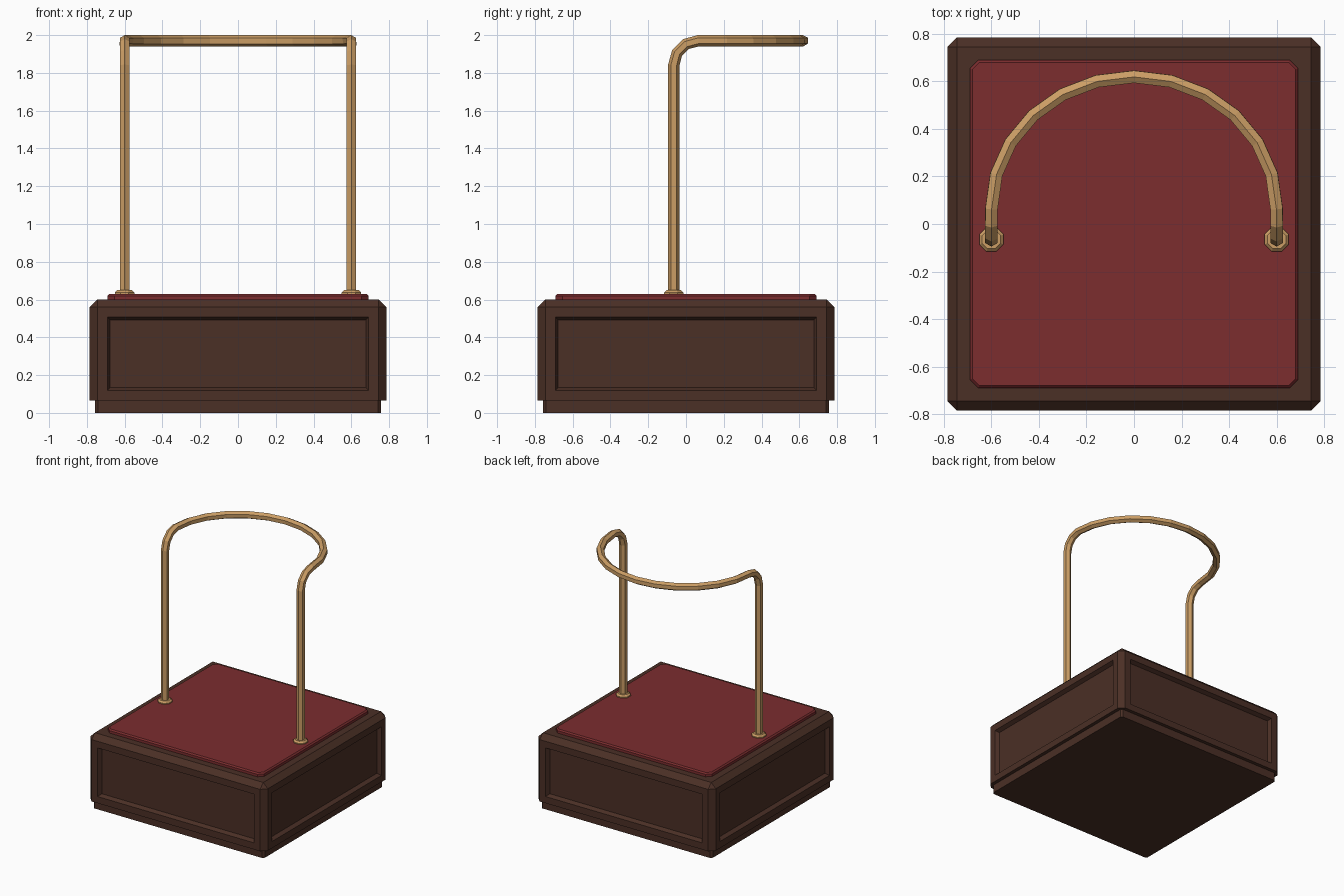
import bpy, bmesh, math
from mathutils import Vector, Matrix

if "Cube" in bpy.data.objects:
    bpy.data.objects.remove(bpy.data.objects["Cube"])


def material(name, rgb):
    m = bpy.data.materials.new(name)
    m.use_nodes = True
    m.diffuse_color = (*rgb, 1)
    m.node_tree.nodes["Principled BSDF"].inputs["Base Color"].default_value = (*rgb, 1)
    return m


wood = material("dark wood", (0.07, 0.029, 0.019))
velvet = material("red velvet", (0.20, 0.026, 0.028))
brass = material("brass", (0.60, 0.34, 0.13))


def finish(bm, name, mat):
    bmesh.ops.recalc_face_normals(bm, faces=bm.faces)
    mesh = bpy.data.meshes.new(name)
    bm.to_mesh(mesh)
    bm.free()
    mesh.materials.append(mat)
    ob = bpy.data.objects.new(name, mesh)
    bpy.context.collection.objects.link(ob)
    return ob


def box(half, z0, z1):
    bm = bmesh.new()
    bmesh.ops.create_cube(bm, size=1, matrix=Matrix.Translation((0, 0, (z0 + z1) / 2))
                          @ Matrix.Diagonal((2 * half, 2 * half, z1 - z0, 1)))
    return bm


def chamfer(bm, width, pick):
    edges = [e for e in bm.edges if pick(e)]
    bmesh.ops.bevel(bm, geom=edges, offset=width, segments=1, affect='EDGES')


def upright(e):
    return abs(e.verts[0].co.z - e.verts[1].co.z) > 0.01


def above(z):
    return lambda e: all(v.co.z > z for v in e.verts)


# Plinth under the box
bm = box(0.757, 0, 0.07)
chamfer(bm, 0.015, upright)
finish(bm, "plinth", wood)

# Main box: chamfered upper edges and a recessed panel on each side
bm = box(0.785, 0.065, 0.6)
chamfer(bm, 0.04, lambda e: upright(e) or above(0.5)(e))
bm.normal_update()
sides = [f for f in bm.faces
         if max(abs(f.normal.x), abs(f.normal.y)) > 0.99 and f.calc_area() > 0.3]
bmesh.ops.inset_individual(bm, faces=sides, thickness=0.075, depth=0)
bmesh.ops.inset_individual(bm, faces=sides, thickness=0.022, depth=-0.03)
finish(bm, "panelled_box", wood)

# Velvet platform top
bm = box(0.69, 0.59, 0.63)
chamfer(bm, 0.035, upright)
chamfer(bm, 0.01, above(0.62))
finish(bm, "velvet_top", velvet)

# Rail path: post, bend, half ellipse, bend, post
X, Y, BEND, TOP = 0.6, -0.065, 0.13, 1.97
half = [Vector((X, Y, 0.62))]
for i in range(4):
    a = math.radians(30 * i)
    half.append(Vector((X, Y + BEND * (1 - math.cos(a)), TOP - BEND * (1 - math.sin(a)))))
for i in range(1, 7):
    a = math.radians(15 * i)
    half.append(Vector((X * math.cos(a), Y + BEND + 0.555 * math.sin(a), TOP)))
path = half + [Vector((-p.x, p.y, p.z)) for p in reversed(half[:-1])]


def sweep(points, radius, sides, normal):
    bm = bmesh.new()
    rings = []
    last = None
    for i, p in enumerate(points):
        into = (p - points[i - 1]).normalized() if i else None
        out = (points[i + 1] - p).normalized() if i + 1 < len(points) else into
        t = ((into or out) + out).normalized()
        if last:
            normal = last.rotation_difference(t) @ normal
        last = t
        side = t.cross(normal)
        rings.append([bm.verts.new(p + radius * (math.cos(k * math.tau / sides) * normal
                                                 + math.sin(k * math.tau / sides) * side))
                      for k in range(sides)])
    for a, b in zip(rings, rings[1:]):
        for k in range(sides):
            n = (k + 1) % sides
            bm.faces.new((a[k], a[n], b[n], b[k]))
    for cap in (rings[0], rings[-1]):
        bm.faces.new(cap)
    return bm


finish(sweep(path, 0.03, 6, Vector((0, -1, 0))), "hand_rail", brass)

# Octagonal flange at the foot of each post
for name, s in (("left_flange", 1), ("right_flange", -1)):
    bm = bmesh.new()
    bmesh.ops.create_cone(bm, cap_ends=True, segments=8, radius1=0.055, radius2=0.055, depth=0.03,
                          matrix=Matrix.Translation((s * X, Y, 0.635))
                          @ Matrix.Rotation(math.pi / 8, 4, 'Z'))
    chamfer(bm, 0.012, above(0.645))
    finish(bm, name, brass)
